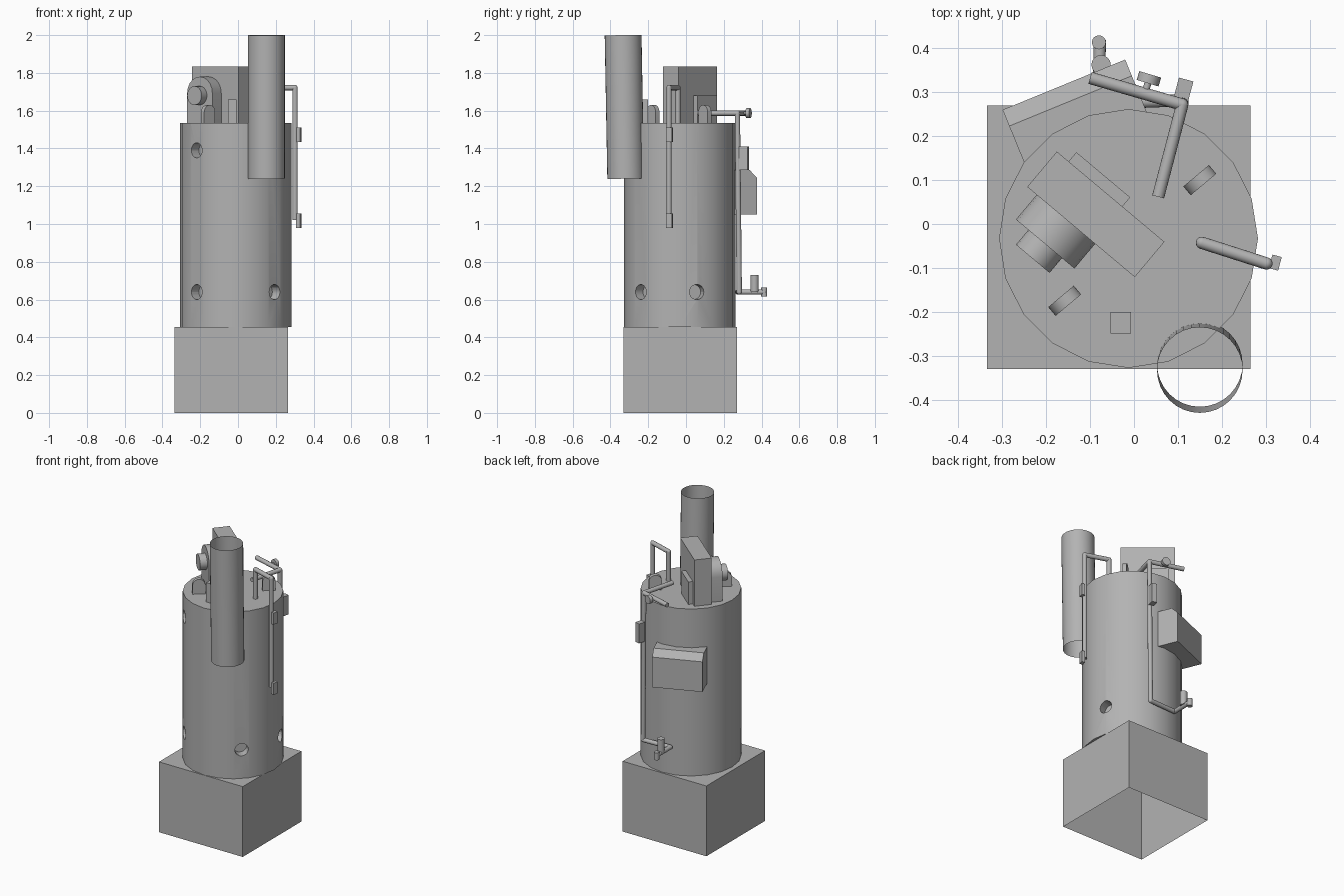
import bpy, bmesh, math
from mathutils import Matrix, Vector

if "Cube" in bpy.data.objects:
    bpy.data.objects.remove(bpy.data.objects["Cube"])

grey = bpy.data.materials.new("plain grey")
grey.use_nodes = True
colour = (0.45, 0.45, 0.45, 1)
grey.diffuse_color = colour
grey.node_tree.nodes["Principled BSDF"].inputs["Base Color"].default_value = colour

TOP = 1.535                       # boiler top height
AXIS = Vector((-0.0125, -0.033, 0))
RADIUS = 0.295


def finish(name, bm, smooth=False):
    bmesh.ops.recalc_face_normals(bm, faces=bm.faces)
    mesh = bpy.data.meshes.new(name)
    bm.to_mesh(mesh)
    bm.free()
    mesh.materials.append(grey)
    ob = bpy.data.objects.new(name, mesh)
    bpy.context.collection.objects.link(ob)
    if smooth:
        shade(ob)
    return ob


def shade(ob):
    bpy.ops.object.select_all(action='DESELECT')
    ob.select_set(True)
    bpy.context.view_layer.objects.active = ob
    bpy.ops.object.shade_smooth_by_angle(angle=math.radians(35))


def box(name, centre, size, z0, z1, angle=0):
    """Upright box, turned about z."""
    bm = bmesh.new()
    bmesh.ops.create_cube(bm, size=1)
    place = (Matrix.Translation((*centre, (z0 + z1) / 2))
             @ Matrix.Rotation(math.radians(angle), 4, 'Z')
             @ Matrix.Diagonal((*size, z1 - z0, 1)))
    bm.transform(place)
    return finish(name, bm)


def add_rod(bm, a, b, r, sides=16, caps=True):
    a, b = Vector(a), Vector(b)
    turn = (b - a).to_track_quat('Z', 'Y').to_matrix().to_4x4()
    bmesh.ops.create_cone(bm, cap_ends=caps, segments=sides, radius1=r, radius2=r,
                          depth=(b - a).length,
                          matrix=Matrix.Translation((a + b) / 2) @ turn)


def rod(name, a, b, r, sides=16, caps=True):
    bm = bmesh.new()
    add_rod(bm, a, b, r, sides, caps)
    return finish(name, bm, True)


def pipe(name, points, r=0.014):
    """Straight lengths with a round joint at each bend."""
    bm = bmesh.new()
    for a, b in zip(points, points[1:]):
        add_rod(bm, a, b, r)
    for p in points[1:-1]:
        bmesh.ops.create_uvsphere(bm, u_segments=12, v_segments=8, radius=r,
                                  matrix=Matrix.Translation(p))
    return finish(name, bm, True)


def prism(name, profile, depth, origin, angle):
    """Outline in local x and z, extruded along local y, then turned about z."""
    bm = bmesh.new()
    face = bm.faces.new([bm.verts.new((x, 0, z)) for x, z in profile])
    grown = bmesh.ops.extrude_face_region(bm, geom=[face])["geom"]
    moved = [v for v in grown if isinstance(v, bmesh.types.BMVert)]
    bmesh.ops.translate(bm, verts=moved, vec=(0, depth, 0))
    bm.transform(Matrix.Translation(origin) @ Matrix.Rotation(math.radians(angle), 4, 'Z'))
    return finish(name, bm, True)


def arch(half, height, steps=10):
    """Upright outline with a round top."""
    arc = [(half * math.cos(math.pi * i / steps),
            height - half + half * math.sin(math.pi * i / steps)) for i in range(steps + 1)]
    return [(half, 0)] + arc + [(-half, 0)]


# Plinth, open underneath
plinth = box("plinth", (-0.035, -0.03), (0.6, 0.6), 0, 0.455)
bm = bmesh.new()
bm.from_mesh(plinth.data)
bmesh.ops.delete(bm, geom=[f for f in bm.faces if f.normal.z < -0.9], context='FACES')
bm.to_mesh(plinth.data)
bm.free()

# Boiler with round wash-out holes
boiler = rod("boiler", AXIS + Vector((0, 0, 0.455)), AXIS + Vector((0, 0, TOP)), RADIUS, 20)
bm = bmesh.new()
for angle, z in ((225, 0.64), (225, 1.39), (-45, 0.64), (18, 0.64)):
    out = Vector((math.cos(math.radians(angle)), math.sin(math.radians(angle)), 0))
    centre = AXIS + Vector((0, 0, z))
    add_rod(bm, centre + out * (RADIUS - 0.06), centre + out * (RADIUS + 0.05), 0.04, 20)
cutter = finish("hole_cutter", bm)
cutter.hide_render = True
cut = boiler.modifiers.new("holes", 'BOOLEAN')
cut.operation = 'DIFFERENCE'
cut.solver = 'EXACT'
cut.object = cutter
bpy.context.view_layer.objects.active = boiler
bpy.ops.object.modifier_apply(modifier=cut.name)
bpy.data.objects.remove(cutter)
shade(boiler)

# Chimney, a leaning open tube
rod("chimney", (0.15, -0.319, 1.24), (0.15, -0.333, 2.0), 0.0975, 32, caps=False)

# Engine block group, turned on the boiler top
TURN = -40
spin = Matrix.Rotation(math.radians(TURN), 3, 'Z')


def on_block(u, n, z):
    return Vector((-0.087, 0.022, z)) + spin @ Vector((u, n, 0))


box("engine_block", on_block(0, 0, 0)[:2], (0.32, 0.105), TOP, 1.835, TURN)
box("block_back_plate", on_block(-0.045, 0.065, 0)[:2], (0.16, 0.03), TOP, 1.68, TURN)
prism("block_housing", arch(0.087, 1.78 - TOP), 0.08, on_block(-0.045, -0.126, TOP), TURN)
rod("housing_hub", on_block(-0.045, -0.12, 1.68), on_block(-0.045, -0.17, 1.68), 0.05, 20)

# Lifting lugs and post
for name, x, y in (("rear_lug", 0.15, 0.10), ("front_lug", -0.158, -0.175)):
    start = Vector((x, y, TOP)) + Matrix.Rotation(math.radians(40), 3, 'Z') @ Vector((0, -0.013, 0))
    prism(name, arch(0.038, 0.095), 0.026, start, 40)
box("top_post", (-0.03, -0.225), (0.046, 0.05), TOP, 1.66)

# Fire door box with a bevelled front lip
door_profile = [(0, 1.05), (0.21, 1.05), (0.21, 1.245), (0.17, 1.285), (0, 1.285)]
along = Vector((0.925, 0.38, 0)).normalized()
outward = Vector((-along.y, along.x, 0))
corner = Vector((-0.16, 0.3175, 0)) - outward * 0.21 - along * 0.151
prism("fire_door_box", door_profile, -0.302, corner, 112.3)

# Side pipe with two brackets
pipe("side_pipe", [(0.155, -0.043, TOP), (0.155, -0.043, 1.722),
                   (0.302, -0.09, 1.722), (0.302, -0.09, 1.02)])
for name, z in (("side_bracket_lower", 0.98), ("side_bracket_upper", 1.435)):
    box(name, (0.322, -0.088), (0.022, 0.032), z, z + 0.075, -15)

# Rear pipe with branches, valve and tap
joint = (0.11, 0.272, 1.587)
pipe("rear_pipe", [joint, (0.11, 0.282, 0.64), (-0.08, 0.275, 0.64), (-0.078, 0.42, 0.64)])
pipe("rear_branch_inner", [(0.055, 0.062, 1.587), joint, (-0.1, 0.333, 1.587)])
rod("valve_stem", (0.025, 0.297, 1.587), (0.034, 0.33, 1.587), 0.008)
rod("valve_wheel", (0.031, 0.321, 1.587), (0.037, 0.341, 1.587), 0.026)
box("rear_bracket", (0.113, 0.307), (0.034, 0.046), 1.285, 1.41, -15)
rod("tap_body", (-0.075, 0.363, 0.64), (-0.075, 0.363, 0.73), 0.022)
rod("tap_spout", (-0.08, 0.414, 0.615), (-0.08, 0.414, 0.663), 0.016)
